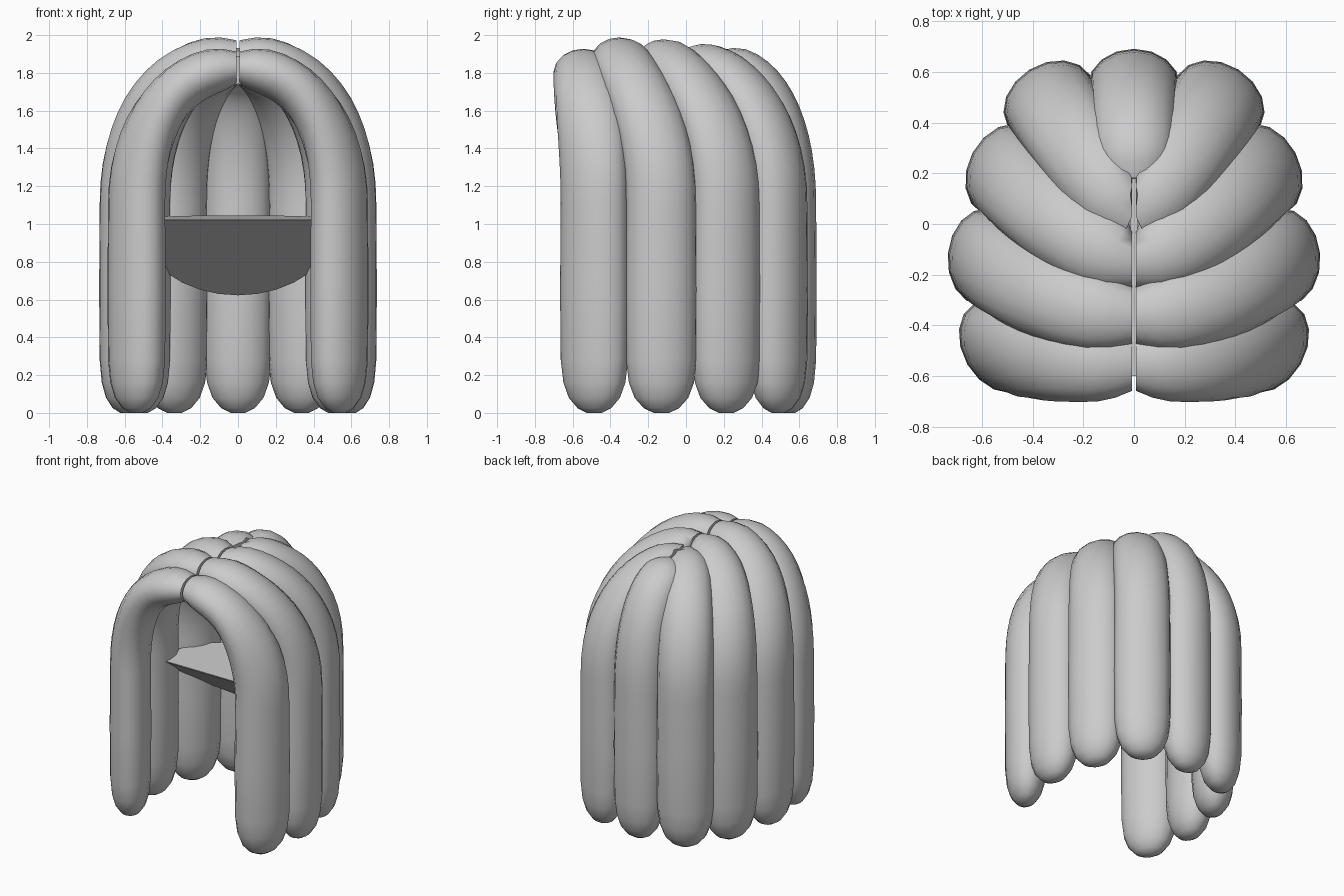
import bpy, bmesh, math
from mathutils import Vector

cube = bpy.data.objects.get("Cube")
if cube:
    bpy.data.objects.remove(cube)

grey = bpy.data.materials.new("plain_grey")
grey.use_nodes = True
colour = (0.6, 0.6, 0.6, 1)
grey.diffuse_color = colour
grey.node_tree.nodes["Principled BSDF"].inputs["Base Color"].default_value = colour

SIDES, BEND, SPRING, FULLNESS = 16, 14, 1.1, .92


def finish(name, bm, smooth):
    bmesh.ops.recalc_face_normals(bm, faces=bm.faces)
    mesh = bpy.data.meshes.new(name)
    bm.to_mesh(mesh)
    bm.free()
    mesh.materials.append(grey)
    obj = bpy.data.objects.new(name, mesh)
    bpy.context.collection.objects.link(obj)
    if smooth:
        bpy.ops.object.select_all(action="DESELECT")
        obj.select_set(True)
        bpy.context.view_layer.objects.active = obj
        bpy.ops.object.shade_smooth_by_angle(angle=math.radians(50))


def lock(name, foot, end, power, facing, width, depth, mirror=1, clamp=True):
    """Flattened sausage that rises from the foot and arches over to the end."""
    foot, end = Vector(foot), Vector(end)
    inward = -Vector((math.cos(math.radians(facing)), math.sin(math.radians(facing)), 0))

    def travel(t):
        return 1 - max(math.cos(t * math.pi / 2), 0) ** FULLNESS

    def centre(t):
        t = min(max(t, 0), 1)
        f = travel(t)
        g = 1 - max(1 - f, 0) ** power
        rise = math.sin(t * math.pi / 2) ** FULLNESS
        return Vector((foot.x + (end.x - foot.x) * f,
                       foot.y + (end.y - foot.y) * g,
                       SPRING + (end.z - SPRING) * rise))

    # Rounded foot and straight shaft, then the arch: (position, tangent, t, scale)
    stations = []
    for z, s in ((0, .22), (.025, .5), (.08, .76), (.16, .92), (.28, 1), (.65, 1.02)):
        stations.append((Vector((foot.x, foot.y, z)), Vector((0, 0, 1)), 0, s))
    for i in range(BEND + 1):
        t = i / BEND
        tangent = (centre(t + .01) - centre(t - .01)).normalized()
        if i == 0:
            tangent = Vector((0, 0, 1))
        stations.append((centre(t), tangent, t, 1 - .24 * max(0, (t - .82) / .18) ** 2))

    bm = bmesh.new()
    rings = []
    for pos, tangent, t, s in stations:
        f = travel(t)
        u = max(t, .1)
        plan = centre(u + .01) - centre(u - .01)
        plan.z = 0
        plan = inward.lerp(plan.normalized(), min(1, 2 * f))
        side = Vector((0, 0, 1)).cross(plan).normalized()
        normal = tangent.cross(side).normalized()
        side = normal.cross(tangent)
        w = s * (width + (.15 - width) * f)
        d = s * (depth + (.115 - depth) * f)
        ring = []
        for k in range(SIDES):
            a = 2 * math.pi * k / SIDES
            p = pos + side * w * math.cos(a) + normal * d * math.sin(a)
            if clamp:
                p.x = max(p.x, .008)
            ring.append(bm.verts.new((p.x * mirror, p.y, p.z)))
        rings.append(ring)
    for a, b in zip(rings, rings[1:]):
        for k in range(SIDES):
            n = (k + 1) % SIDES
            bm.faces.new((a[k], a[n], b[n], b[k]))
    bm.faces.new(rings[0])
    bm.faces.new(rings[-1])
    finish(name, bm, True)


# Four mirrored pairs from front to back
pairs = (
    ("front_lock", (.537, -.485), (0, -.545, 1.825), 2.2, -30, .19, .137),
    ("side_lock", (.593, -.13), (0, -.36, 1.885), 2, 5, .188, .14),
    ("rear_side_lock", (.51, .213), (0, -.14, 1.875), 1.6, 28, .19, .142),
    ("rear_lock", (.336, .487), (0, .03, 1.85), 1.2, 58, .188, .142),
)
for name, foot, end, power, facing, width, depth in pairs:
    for suffix, mirror in (("left", 1), ("right", -1)):
        lock(name + "_" + suffix, (*foot, 0), end, power, facing, width, depth, mirror)

# Single lock at the centre of the back
lock("back_lock", (0, .547, 0), (0, .18, 1.83), 1, 90, .178, .142, clamp=False)


def prism(name, outline, low, high):
    """Solid over a plan outline with bottom and top heights given by rules."""
    bm = bmesh.new()
    base = [bm.verts.new((x, y, low(y))) for x, y in outline]
    top = [bm.verts.new((x, y, high(y))) for x, y in outline]
    bm.faces.new(base)
    bm.faces.new(top)
    for k in range(len(outline)):
        n = (k + 1) % len(outline)
        bm.faces.new((base[k], base[n], top[n], top[k]))
    finish(name, bm, False)


# Half-round wedge inside the hollow, sloping down to the back
FRONT, RADIUS, ARC = -.18, .53, 16
outline = [(RADIUS * math.cos(math.pi * k / ARC), FRONT + RADIUS * math.sin(math.pi * k / ARC))
           for k in range(ARC + 1)]
prism("inner_wedge", outline,
      lambda y: 1.02 - .75 * (y - FRONT), lambda y: 1.025 + .04 * (y - FRONT))

# Thin strip closing the parting along the crown
strip = [(-.016, -.6), (.016, -.6), (.012, .2), (-.012, .2)]
prism("parting_strip", strip, lambda y: 1.74, lambda y: 1.89)
